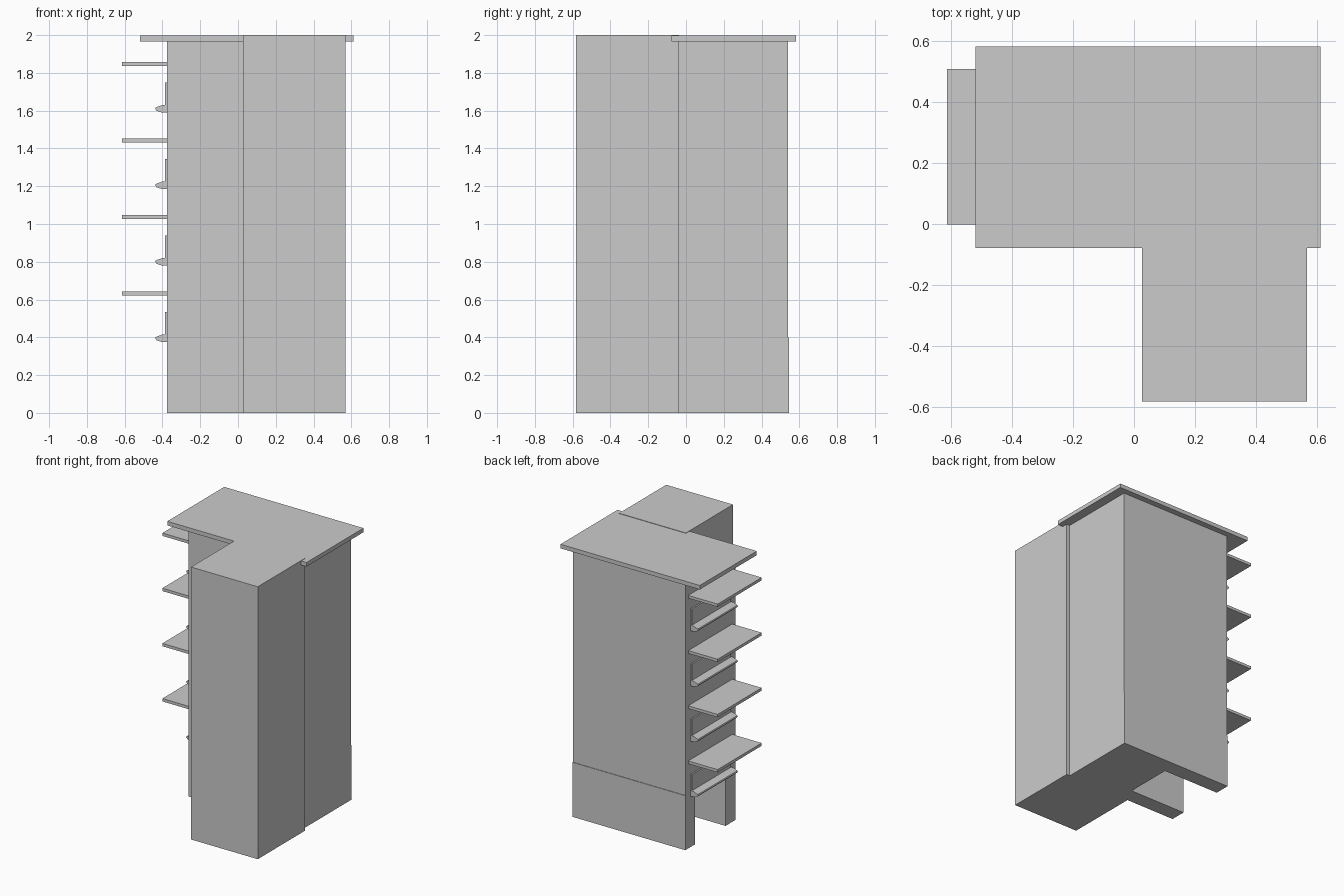
import bpy, bmesh

if "Cube" in bpy.data.objects:
    bpy.data.objects.remove(bpy.data.objects["Cube"])


def prism(name, pts, axis, lo, hi):
    """Extrude a closed profile: axis 'z' takes (x, y) points, axis 'y' takes (x, z)."""
    bm = bmesh.new()
    if axis == 'z':
        verts = [bm.verts.new((a, b, lo)) for a, b in pts]
        move = (0, 0, hi - lo)
    else:
        verts = [bm.verts.new((a, lo, b)) for a, b in pts]
        move = (0, hi - lo, 0)
    face = bm.faces.new(verts)
    ext = bmesh.ops.extrude_face_region(bm, geom=[face])
    bmesh.ops.translate(bm, vec=move,
                        verts=[g for g in ext['geom'] if isinstance(g, bmesh.types.BMVert)])
    bmesh.ops.recalc_face_normals(bm, faces=bm.faces)
    me = bpy.data.meshes.new(name)
    bm.to_mesh(me)
    bm.free()
    ob = bpy.data.objects.new(name, me)
    bpy.context.collection.objects.link(ob)
    return ob


def box(name, x0, x1, y0, y1, z0, z1):
    return prism(name, [(x0, y0), (x1, y0), (x1, y1), (x0, y1)], 'z', z0, z1)


LEFT, RIGHT, FRONT, BACK = -0.375, 0.541, -0.038, 0.54

# Ground floor: U-shaped plan, open to the left
prism("ground_floor",
      [(LEFT, FRONT), (RIGHT, FRONT), (RIGHT, BACK + 0.004), (LEFT, BACK + 0.004),
       (LEFT, 0.43), (0.085, 0.43), (0.085, 0.077), (LEFT, 0.077)],
      'z', 0, 0.4)

# Upper storeys, roof and stair tower
box("upper_storeys", LEFT, RIGHT, FRONT, BACK, 0.4, 1.967)
box("roof_slab", -0.52, 0.611, -0.078, 0.583, 1.967, 1.997)
box("stair_tower", 0.026, 0.568, -0.582, -0.036, 0, 2.0)

# Each storey: window panel, tapered sill and canopy slab on the left wall
sill = [(0, -0.012), (-0.025, -0.012), (-0.055, -0.002), (-0.064, 0.009),
        (-0.060, 0.016), (-0.028, 0.028), (-0.012, 0.030), (0, 0.030)]
for i in range(4):
    z = 0.386 + 0.405 * i
    prism(f"window_sill_{i + 1}", [(LEFT + a, z + b) for a, b in sill], 'y', 0.025, 0.485)
    box(f"window_panel_{i + 1}", LEFT - 0.011, LEFT, 0.03, 0.48, z + 0.03, z + 0.149)
    box(f"canopy_slab_{i + 1}", -0.613, LEFT, -0.002, 0.509, z + 0.235, z + 0.256)
